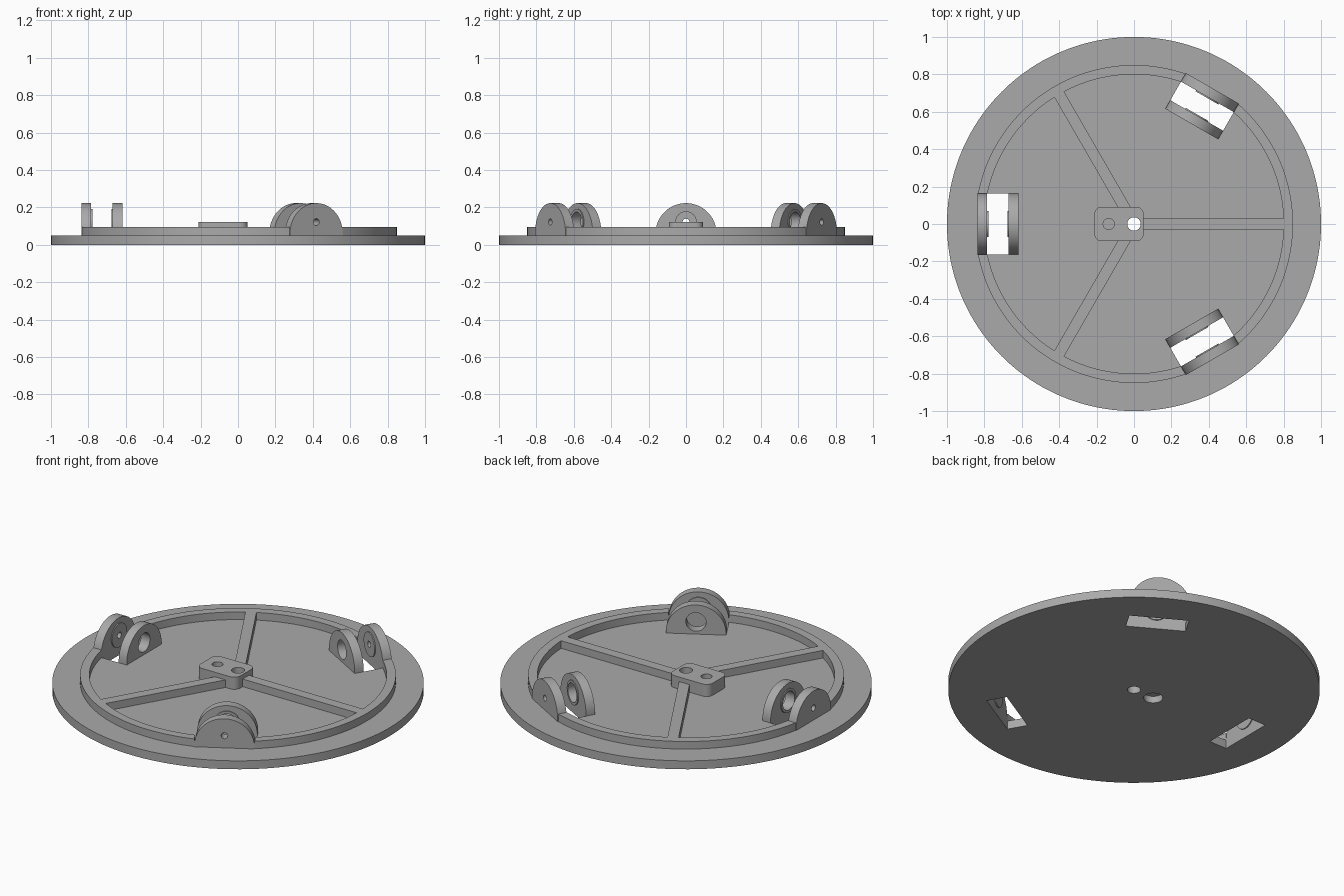
import bpy, bmesh, math
from mathutils import Matrix, Vector

if "Cube" in bpy.data.objects:
    bpy.data.objects.remove(bpy.data.objects["Cube"])

grey = bpy.data.materials.new("plain grey")
grey.diffuse_color = (0.4, 0.4, 0.4, 1)
grey.use_nodes = True
grey.node_tree.nodes["Principled BSDF"].inputs["Base Color"].default_value = grey.diffuse_color

BASE, RIM, HUB = 0.05, 0.095, 0.122       # top heights of the layers


def prism(name, outline, z0, z1, matrix=Matrix()):
    """Extrude an xy outline from z0 to z1, then place it with a matrix."""
    bm = bmesh.new()
    face = bm.faces.new([bm.verts.new((x, y, z0)) for x, y in outline])
    up = bmesh.ops.extrude_face_region(bm, geom=[face])["geom"]
    bmesh.ops.translate(bm, vec=(0, 0, z1 - z0),
                        verts=[g for g in up if isinstance(g, bmesh.types.BMVert)])
    bmesh.ops.transform(bm, matrix=matrix, verts=bm.verts)
    bmesh.ops.recalc_face_normals(bm, faces=bm.faces)
    mesh = bpy.data.meshes.new(name)
    bm.to_mesh(mesh)
    bm.free()
    mesh.materials.append(grey)
    ob = bpy.data.objects.new(name, mesh)
    bpy.context.collection.objects.link(ob)
    return ob


def arc(r, n, cx=0, cy=0, a0=0, a1=360, closed=True):
    steps = n if closed else n + 1
    angles = [math.radians(a0 + (a1 - a0) * i / n) for i in range(steps)]
    return [(cx + r * math.cos(a), cy + r * math.sin(a)) for a in angles]


def rect(x0, x1, y0, y1):
    return [(x0, y0), (x1, y0), (x1, y1), (x0, y1)]


def combine(target, tools, operation):
    """Apply a boolean with each tool and remove the tool."""
    bpy.context.view_layer.objects.active = target
    for tool in tools:
        mod = target.modifiers.new("boolean", 'BOOLEAN')
        mod.operation, mod.object, mod.solver = operation, tool, 'EXACT'
        bpy.ops.object.modifier_apply(modifier=mod.name)
        bpy.data.objects.remove(tool)


def turn(deg):
    return Matrix.Rotation(math.radians(deg), 4, 'Z')


mounts = (60, 180, 300)
spokes = (0, 120, 240)

# base disc with wheel slots and hub holes
base = prism("base_disc", arc(1, 160), 0, BASE)
cuts = [prism("slot_cutter", rect(0.67, 0.785, -0.163, 0.163), -0.1, 0.2, turn(a)) for a in mounts]
cuts.append(prism("axle_cutter", arc(0.036, 32), -0.1, 0.2))
cuts.append(prism("recess_cutter", arc(0.052, 32, -0.135), -0.1, 0.04))
combine(base, cuts, 'DIFFERENCE')

# raised rim, spokes and hub block as one frame
frame = prism("rim_and_spokes", arc(0.85, 160), BASE, RIM)
combine(frame, [prism("rim_cutter", arc(0.8, 160), 0, 0.3)], 'DIFFERENCE')
arms = [prism("spoke", rect(0, 0.825, -0.03, 0.03), BASE, RIM, turn(a)) for a in spokes]
corners = []
for cx, cy, a in ((0.012, 0.052, 0), (-0.172, 0.052, 90), (-0.172, -0.052, 180), (0.012, -0.052, 270)):
    corners += arc(0.04, 6, cx, cy, a, a + 90, closed=False)
combine(frame, arms + [prism("hub", corners, BASE, HUB)], 'UNION')
cuts = [prism("mount_cutter", rect(0.6, 0.9, -0.163, 0.163), 0, 0.3, turn(a)) for a in mounts]
cuts.append(prism("axle_cutter", arc(0.036, 32), 0, 0.3))
cuts.append(prism("pin_cutter", arc(0.03, 32, -0.135), 0.07, 0.3))
combine(frame, cuts, 'DIFFERENCE')

# wheel mounts: pairs of rounded ears; local x -> tangent, y -> up, z -> radius
upright = Matrix(((0, 0, 1, 0), (1, 0, 0, 0), (0, 1, 0, 0), (0, 0, 0, 1)))
ear_outline = [(0.163, BASE)] + arc(0.163, 40, 0, 0.06, 0, 180, closed=False) + [(-0.163, BASE)]
ears = []
for a in mounts:
    place = turn(a) @ upright
    for name, r0, r1, boss0, boss1, hole in (
            ("outer_ear", 0.785, 0.838, 0.779, 0.8, 0.018),
            ("inner_ear", 0.617, 0.67, 0.65, 0.676, 0.055)):
        ear = prism(name, ear_outline, r0, r1, place)
        combine(ear, [prism("boss", arc(0.07, 32, 0, 0.122), boss0, boss1, place)], 'UNION')
        combine(ear, [prism("hole_cutter", arc(hole, 32, 0, 0.122), 0.5, 1, place)], 'DIFFERENCE')
        ears.append(ear)

# smooth round walls, crisp edges
for ob in [base, frame] + ears:
    bpy.ops.object.select_all(action='DESELECT')
    ob.select_set(True)
    bpy.context.view_layer.objects.active = ob
    bpy.ops.object.shade_smooth_by_angle(angle=math.radians(30))
